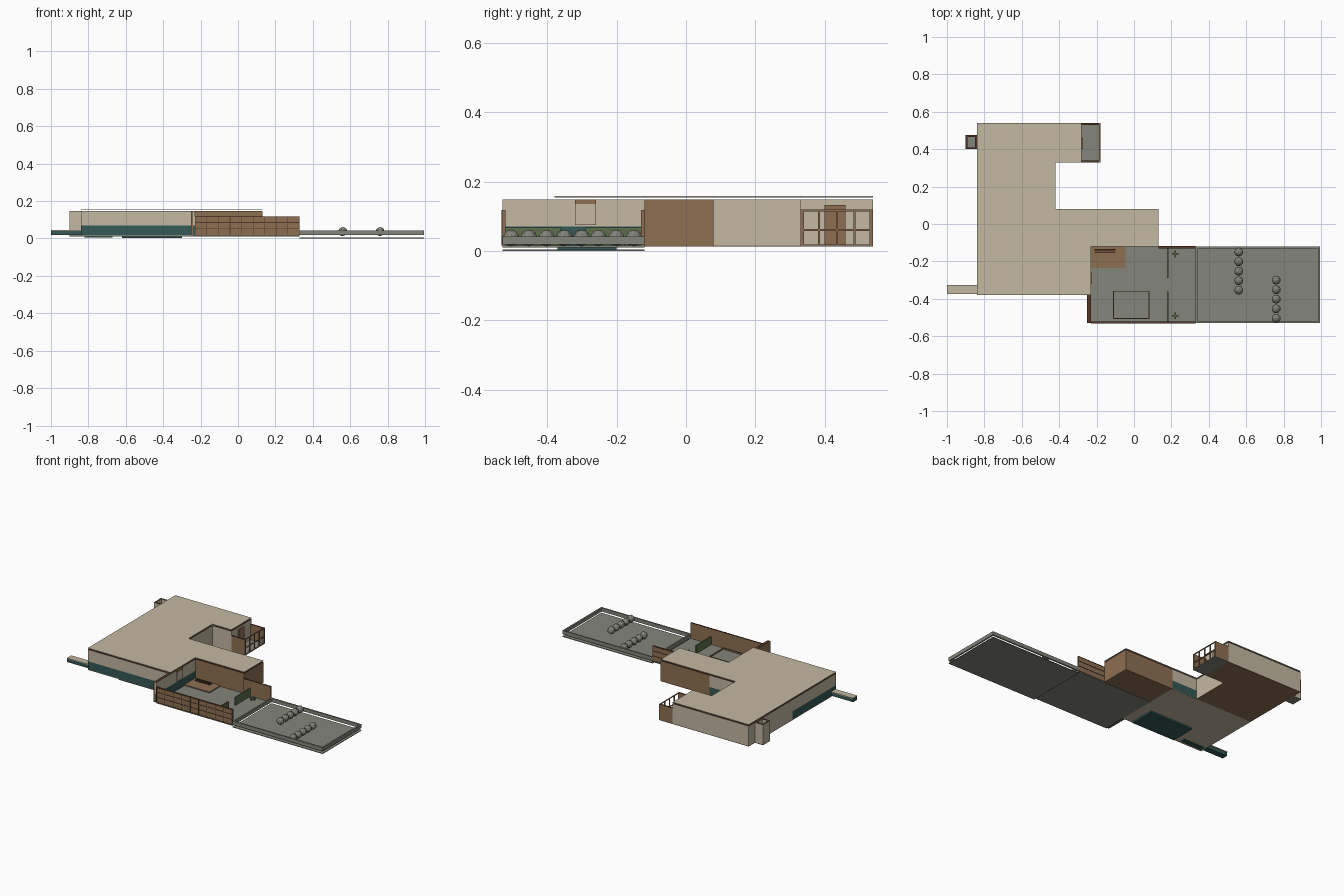
import bpy, bmesh

cube = bpy.data.objects.get("Cube")
if cube:
    bpy.data.objects.remove(cube)


def material(name, rgb):
    m = bpy.data.materials.new(name)
    m.use_nodes = True
    m.diffuse_color = (*rgb, 1)
    m.node_tree.nodes["Principled BSDF"].inputs["Base Color"].default_value = (*rgb, 1)
    return m


BEIGE = material("beige plaster", (.55, .48, .36))
BROWN = material("brown wood", (.27, .16, .085))
DARK = material("dark brown trim", (.09, .04, .022))
GREY = material("grey stone", (.23, .24, .2))
TEAL = material("teal base", (.035, .1, .095))
GREEN = material("hedge green", (.11, .16, .07))

BASE, SILL, FENCE, WALL, ROOF = .015, .07, .118, .148, .158
T = .01


def finish(name, bm, mats):
    me = bpy.data.meshes.new(name)
    bm.to_mesh(me)
    bm.free()
    for m in mats:
        me.materials.append(m)
    ob = bpy.data.objects.new(name, me)
    bpy.context.collection.objects.link(ob)
    return ob


def box(name, x, y, z, mat, top=None):
    """Box from (low, high) ranges; the upper face may get its own colour."""
    bm = bmesh.new()
    bmesh.ops.create_cube(bm, size=1)
    for v in bm.verts:
        v.co = [r[0] if c < 0 else r[1] for r, c in zip((x, y, z), v.co)]
    if top:
        for f in bm.faces:
            f.material_index = int(f.normal.z > .5)
    return finish(name, bm, [mat, top] if top else [mat])


def wall(name, a, b, z, mat, top=DARK):
    """Axis-aligned wall whose thickness lies left of the direction a to b."""
    dx, dy = b[0] - a[0], b[1] - a[1]
    n = (0, T if dx > 0 else -T) if dx else (-T if dy > 0 else T, 0)
    x = sorted((a[0], b[0] + n[0]))
    y = sorted((a[1], b[1] + n[1]))
    return box(name, x, y, z, mat, top)


def plinth_wall(name, a, b):
    wall(name + "_base", a, b, (BASE, SILL), TEAL)
    wall(name + "_upper", a, b, (SILL, WALL), BEIGE)


def slab(name, outline, z, thickness, mat):
    bm = bmesh.new()
    face = bm.faces.new([bm.verts.new((x, y, z)) for x, y in outline])
    up = bmesh.ops.extrude_face_region(bm, geom=[face])["geom"]
    bmesh.ops.translate(bm, vec=(0, 0, thickness),
                        verts=[g for g in up if isinstance(g, bmesh.types.BMVert)])
    bmesh.ops.recalc_face_normals(bm, faces=bm.faces)
    return finish(name, bm, [mat])


# Key lines of the plan
W, E, IN, WING, BAL = -.84, -.23, -.42, .13, -.28
S, MID, PATIO, NS, N = -.38, -.12, .08, .33, .54
CE, YE, CS = .33, .995, -.53

# Floating roof plate
slab("roof", [(W, S), (E, S), (E, MID), (WING, MID), (WING, PATIO), (IN, PATIO),
              (IN, NS), (BAL, NS), (BAL, N), (W, N)], ROOF - .004, .004, BEIGE)

# Floors
box("middle_floor", (W, E), (S, PATIO), (.012, .016), BEIGE)
box("wing_floor", (E, WING), (MID, PATIO), (.012, .016), BROWN)
box("north_floor", (W, IN), (PATIO, NS), (.012, .016), BROWN)
box("north_room_floor", (W, BAL), (NS, N), (.012, .016), BROWN)
box("balcony_floor", (BAL, -.18), (NS, N), (.012, .016), GREY)

# Middle block with a teal base
plinth_wall("south_wall", (W, S), (E, S))
plinth_wall("west_wall", (W, PATIO), (W, S))
plinth_wall("patio_wall", (E, PATIO), (IN, PATIO))
plinth_wall("court_west_wall", (E, CS), (E, MID))
wall("court_west_cladding", (E - T, CS), (E - T, S), (BASE, WALL), BROWN)

# Tall panel with a wooden head in the court wall
box("door_panel", (E, E + .005), (-.32, -.26), (.075, .135), BEIGE)
box("door_head", (E, E + .006), (-.32, -.26), (.135, WALL), BROWN)

# Wooden wing
wall("wing_south_wall", (E, MID), (WING, MID), (BASE, WALL), BROWN)
wall("wing_east_wall", (WING, MID), (WING, PATIO), (BASE, WALL), BROWN)
wall("wing_north_wall", (WING, PATIO), (E, PATIO), (BASE, WALL), BROWN)

# North block
for label, a, b in [("west", (W, N), (W, PATIO)), ("north", (BAL, N), (W, N)),
                    ("east", (BAL, NS), (BAL, N)), ("inner", (IN, NS), (BAL, NS)),
                    ("patio_side", (IN, PATIO), (IN, NS))]:
    wall("north_block_" + label, a, b, (BASE, WALL), BEIGE)

# Balcony: solid ends, open front railing, door
BE = -.18
box("balcony_door", (BAL, BAL + .006), (.4, .46), (.016, .132), BROWN)
wall("balcony_south_side", (BAL, NS), (BE, NS), (BASE, FENCE), BROWN)
wall("balcony_north_side", (BE, N), (BAL, N), (BASE, FENCE), BROWN)
for i in range(5):
    y = NS + i * (N - NS - .006) / 4
    box(f"railing_post_{i}", (BE - .006, BE), (y, y + .006), (BASE, FENCE), BROWN)
for z in (.014, .058, FENCE - .004):
    box("railing_bar", (BE - .006, BE), (NS, N), (z, z + .005), BROWN)

# Hollow shaft on the west side
sx, sy = (-.9, W), (.4, .475)
box("shaft_floor", sx, sy, (.012, .018), GREY)
corners = [(sx[0], sy[0]), (sx[1], sy[0]), (sx[1], sy[1]), (sx[0], sy[1])]
for i in range(4):
    wall(f"shaft_wall_{i}", corners[i], corners[(i + 1) % 4], (BASE, WALL), BEIGE)

# Low wall reaching out to the west
box("low_wall", (-1, W), (-.37, -.33), (.018, .041), TEAL)
box("low_wall_cap", (-1, W), (-.373, -.327), (.041, .046), BEIGE)

# Sunken basin under the middle block
box("basin", (-.62, -.3), (-.37, -.2), (.002, .012), TEAL)
box("basin_step", (-.82, -.67), (-.36, -.33), (.006, .012), TEAL)

# Court: floor, deck, steps and framed bed
box("court_floor", (E, CE), (CS, MID), (.01, .015), GREY)
box("deck", (E, -.045), (-.235, MID), (.015, .022), BROWN)
for i in range(2):
    box(f"deck_step_{i}", (-.21, -.1), (-.155 + i * .012, -.147 + i * .012),
        (.022, .027 + i * .004), DARK)
bed = [(-.11, -.505), (.08, -.505), (.08, -.36), (-.11, -.36)]
for i in range(4):
    (x0, y0), (x1, y1) = bed[i], bed[(i + 1) % 4]
    box(f"bed_rim_{i}", (min(x0, x1) - .002, max(x0, x1) + .002),
        (min(y0, y1) - .002, max(y0, y1) + .002), (.015, .024), BROWN)

# Court fences with a grid of thin battens
wall("south_fence", (E, CS), (CE, CS), (BASE, FENCE), BROWN)
wall("north_fence", (CE, MID), (WING, MID), (BASE, FENCE), BROWN)
for z in (.016, .05, .084, FENCE - .004):
    box("south_fence_rail", (E, CE), (CS - .002, CS), (z, z + .003), DARK)
    box("north_fence_rail", (WING, CE), (MID, MID + .002), (z, z + .003), DARK)
for i in range(10):
    x = E + i * (CE - E - .003) / 9
    box(f"south_fence_batten_{i}", (x, x + .003), (CS - .002, CS), (BASE, FENCE), DARK)

# Hedge with a gap, and two small plants
for y in ((CS + T, -.36), (-.29, MID - T)):
    box("hedge", (.176, .184), y, (BASE, .068), GREEN)
for y in (-.16, -.49):
    for w, d in ((.018, .004), (.004, .018)):
        box("plant_leaf", (.22 - w, .22 + w), (y - d, y + d), (BASE, .024), GREEN)

# Yard: low floor with walls floating above it
box("yard_floor", (CE, YE), (CS, MID), (0, .004), GREY)
yard = [(CE, CS), (YE, CS), (YE, MID), (CE, MID)]
for i in range(4):
    wall(f"yard_wall_{i}", yard[i], yard[(i + 1) % 4], (.018, .042), GREY, GREY)

# Two rows of round stones
for x, start in ((.56, -.15), (.76, -.3)):
    for i in range(5):
        bm = bmesh.new()
        bmesh.ops.create_icosphere(bm, subdivisions=2, radius=.024)
        bmesh.ops.translate(bm, vec=(x, start - i * .051, .037), verts=bm.verts)
        finish("round_stone", bm, [GREY])
